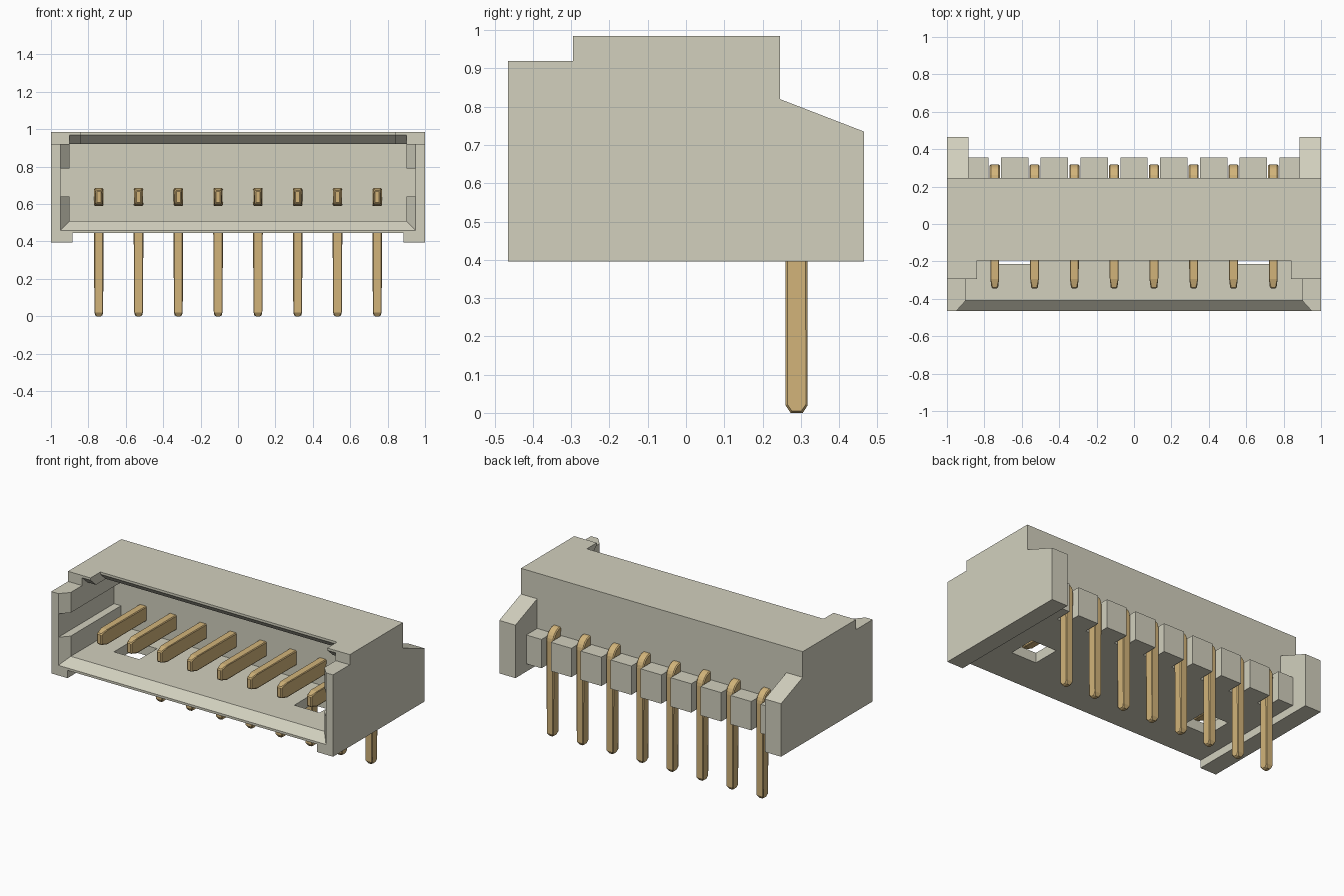
import bpy, bmesh, math

cube = bpy.data.objects.get("Cube")
if cube:
    bpy.data.objects.remove(cube, do_unlink=True)


def material(name, rgb):
    m = bpy.data.materials.new(name)
    m.use_nodes = True
    m.diffuse_color = (*rgb, 1)
    bsdf = next(n for n in m.node_tree.nodes if n.type == 'BSDF_PRINCIPLED')
    bsdf.inputs["Base Color"].default_value = (*rgb, 1)
    return m


IVORY = material("ivory plastic", (0.645, 0.63, 0.515))
BRASS = material("brass", (0.645, 0.456, 0.195))


def prism(bm, profile, lo, hi, axis='x'):
    """Extrude a (y, z) profile along x, or an (x, y) profile along z."""
    place = (lambda a, b: (lo, a, b)) if axis == 'x' else (lambda a, b: (a, b, lo))
    shift = (hi - lo, 0, 0) if axis == 'x' else (0, 0, hi - lo)
    face = bm.faces.new([bm.verts.new(place(*p)) for p in profile])
    out = bmesh.ops.extrude_face_region(bm, geom=[face])
    moved = [g for g in out['geom'] if isinstance(g, bmesh.types.BMVert)]
    bmesh.ops.translate(bm, verts=moved, vec=shift)


def rect(a0, a1, b0, b1):
    return [(a0, b0), (a1, b0), (a1, b1), (a0, b1)]


def finish(name, bm, mat, mirror=False):
    bmesh.ops.recalc_face_normals(bm, faces=bm.faces[:])
    me = bpy.data.meshes.new(name)
    bm.to_mesh(me)
    bm.free()
    me.materials.append(mat)
    ob = bpy.data.objects.new(name, me)
    bpy.context.collection.objects.link(ob)
    if mirror:
        mod = ob.modifiers.new("mirror", 'MIRROR')
        mod.use_mirror_merge = False
    return ob


def part(name, pieces, mirror=False):
    bm = bmesh.new()
    for p in pieces:
        prism(bm, *p)
    return finish(name, bm, IVORY, mirror)


# Side walls, feet and sloped rear wings
part("side_walls", [([(-.465, .395), (.465, .395), (.465, .735), (.245, .82),
                      (.245, .985), (-.295, .985), (-.295, .92), (-.465, .92)], .95, 1)], True)
part("feet", [(rect(-.465, .245, .395, .445), .885, .95)], True)
part("rear_wings", [([(.245, .395), (.465, .395), (.465, .735), (.245, .82)], .885, .95)], True)

# Chamfered guide rails with a slot between them
rail = [(.95, -.465), (.95, .1), (.9, .1), (.9, -.41)]
part("guide_rails", [(rail, .445, .64, 'z'), (rail, .79, .92, 'z')], True)

# Floor with a chamfered front lip and two square holes
floor = part("floor", [([(-.465, .445), (-.465, .46), (-.41, .51), (.1, .51), (.1, .445)], -.95, .95)])
bm = bmesh.new()
for s in (-1, 1):
    prism(bm, rect(s * .64 - .09, s * .64 + .09, -.215, -.035), .4, .6, 'z')
cutter = finish("hole_cutter", bm, IVORY)
cutter.hide_render = True
mod = floor.modifiers.new("holes", 'BOOLEAN')
mod.operation, mod.solver, mod.object = 'DIFFERENCE', 'EXACT', cutter
bpy.context.view_layer.objects.active = floor
bpy.ops.object.modifier_apply(modifier=mod.name)
bpy.data.objects.remove(cutter, do_unlink=True)

# Back wall
part("back_wall", [(rect(.1, .245, .445, .92), -.95, .95)])


# Top plate, recessed in the middle, with a chamfered lower front edge
def top_profile(y):
    return [(y, .985), (.245, .985), (.245, .92), (y + .055, .92), (y, .97)]


part("top_plate", [(top_profile(-.195), -.84, .84)])
part("top_plate_ends", [(top_profile(-.295), .84, .9),
                        (rect(-.295, .245, .92, .985), .9, .95)], True)

# Rear spacer teeth between the pins
COUNT, PITCH, GAP = 8, .2127, .033
pin_x = [(i - (COUNT - 1) / 2) * PITCH for i in range(COUNT)]
starts = [-.885] + [x + GAP for x in pin_x]
ends = [x - GAP for x in pin_x] + [.885]
part("spacer_teeth", [(rect(.245, .355, .445, .63), a, b) for a, b in zip(starts, ends)])

# Right-angle pins with a rounded bend and tapered tips
R = .075
bend = [(.318 - R + R * math.sin(t), .685 - R + R * math.cos(t))
        for t in (math.radians(15 * k) for k in range(7))]
pin_profile = [(-.345, .602), (-.345, .672), (-.295, .685)] + bend + [
    (.318, .02), (.305, 0), (.273, 0), (.26, .02), (.26, .59), (-.295, .59)]
for i, x in enumerate(pin_x):
    bm = bmesh.new()
    prism(bm, pin_profile, -.027, .027)
    for v in bm.verts:
        if v.co.y < -.34 or v.co.z < .005:
            v.co.x *= .62
    pin = finish(f"pin_{i + 1}", bm, BRASS)
    pin.location.x = x
    bev = pin.modifiers.new("edge chamfer", 'BEVEL')
    bev.width, bev.segments = .006, 1
    bev.limit_method, bev.angle_limit = 'ANGLE', math.radians(65)
